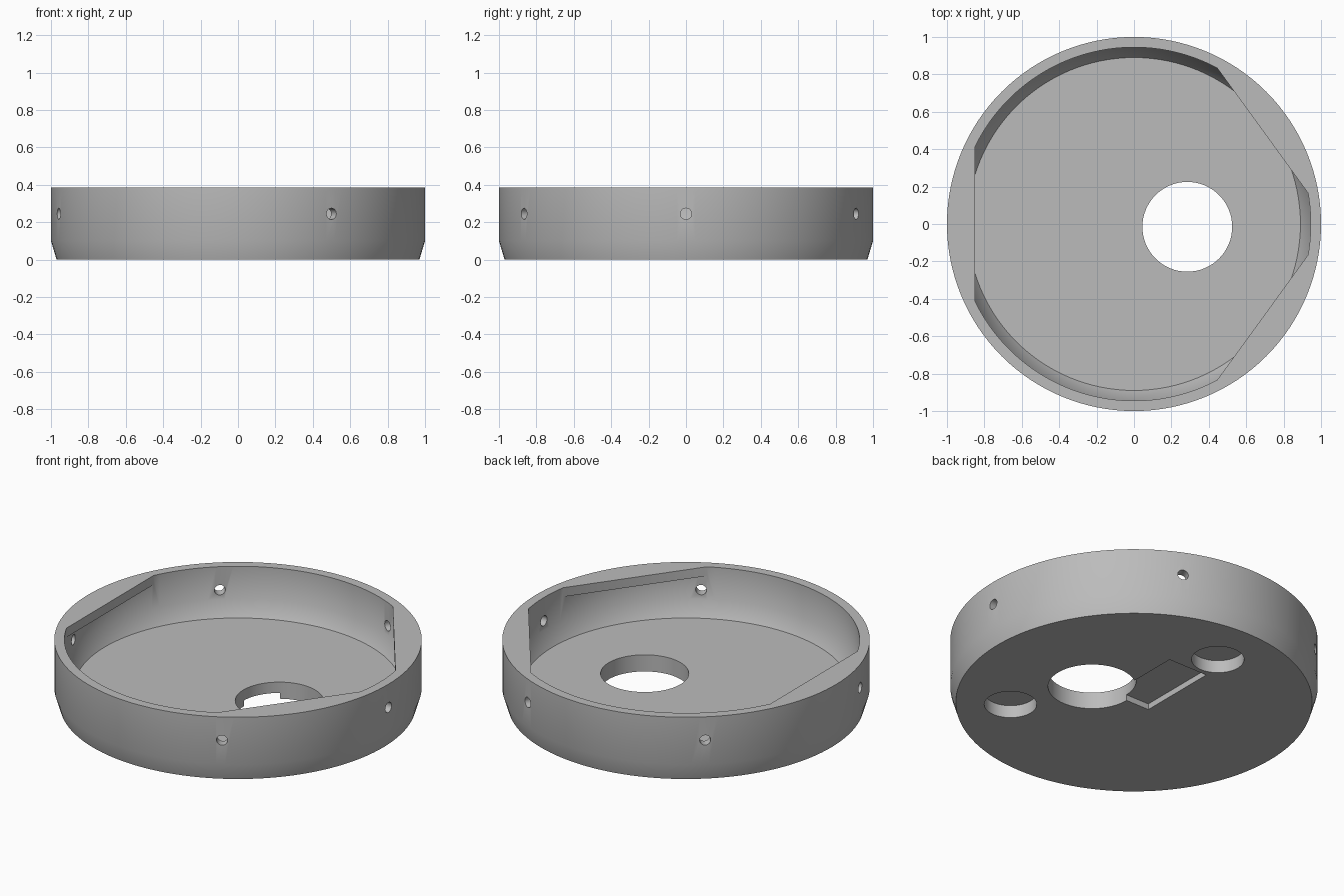
import bpy
import bmesh
import math
from mathutils import Matrix, Vector

cube = bpy.data.objects.get("Cube")
if cube:
    bpy.data.objects.remove(cube, do_unlink=True)

HEIGHT, FLOOR, INNER, SEGMENTS = 0.385, 0.1, 0.945, 128

grey = bpy.data.materials.new("plain grey")
grey.use_nodes = True
grey.diffuse_color = (0.5, 0.5, 0.5, 1)
grey.node_tree.nodes["Principled BSDF"].inputs["Base Color"].default_value = (0.5, 0.5, 0.5, 1)


def make_object(name, bm):
    bmesh.ops.recalc_face_normals(bm, faces=bm.faces)
    mesh = bpy.data.meshes.new(name)
    bm.to_mesh(mesh)
    bm.free()
    mesh.materials.append(grey)
    obj = bpy.data.objects.new(name, mesh)
    bpy.context.collection.objects.link(obj)
    return obj


def turned(name, profile):
    """Solid of rings stacked from (radius, height) pairs, capped at both ends."""
    bm = bmesh.new()
    rings = []
    for radius, z in profile:
        angles = [math.tau * i / SEGMENTS for i in range(SEGMENTS)]
        rings.append([bm.verts.new((radius * math.cos(a), radius * math.sin(a), z)) for a in angles])
    for low, high in zip(rings, rings[1:]):
        for i in range(SEGMENTS):
            j = (i + 1) % SEGMENTS
            bm.faces.new((low[i], low[j], high[j], high[i]))
    bm.faces.new(rings[0])
    bm.faces.new(rings[-1])
    return make_object(name, bm)


def cylinder(name, radius, depth, matrix, segments=64):
    bm = bmesh.new()
    bmesh.ops.create_cone(bm, cap_ends=True, segments=segments, radius1=radius,
                          radius2=radius, depth=depth, matrix=matrix)
    return make_object(name, bm)


def box(name, centre, size, turn=0):
    bm = bmesh.new()
    matrix = (Matrix.Rotation(turn, 4, "Z") @ Matrix.Translation(centre)
              @ Matrix.Diagonal(Vector(size).to_4d()))
    bmesh.ops.create_cube(bm, size=1, matrix=matrix)
    return make_object(name, bm)


def cut(target, cutter):
    """Subtract the cutter from the target, then discard it."""
    cutter.hide_render = True
    mod = target.modifiers.new("cut", "BOOLEAN")
    mod.operation = "DIFFERENCE"
    mod.solver = "EXACT"
    mod.object = cutter
    bpy.context.view_layer.objects.active = target
    bpy.ops.object.modifier_apply(modifier=mod.name)
    bpy.data.objects.remove(cutter, do_unlink=True)


# Round body with a tapered foot
body = turned("round_tray", [(0.97, 0), (1, 0.1), (1, HEIGHT)])

# Inner cavity, leaving three straight-edged lips under the rim
cavity = turned("cavity", [(0.89, FLOOR), (INNER, 0.19), (INNER, 0.5)])
for degrees in (36, 180, 324):
    cut(cavity, box("lip_gap", (1.1, 0, 0.58), (0.5, 1.6, 0.5), math.radians(degrees)))
cut(body, cavity)

# Radial screw holes through the wall
for degrees in (0, 65.5, 131, 196.5, 300):
    place = (Matrix.Rotation(math.radians(degrees), 4, "Z")
             @ Matrix.Translation((0.97, 0, 0.245)) @ Matrix.Rotation(math.pi / 2, 4, "Y"))
    cut(body, cylinder("screw_hole", 0.03, 0.2, place, 32))

# Large opening through the floor
cut(body, cylinder("floor_opening", 0.24, 0.5, Matrix.Translation((0.285, -0.015, 0))))

# Blind round pockets and a shallow slot in the underside
for x, y in ((0.5, -0.45), (-0.05, 0.65)):
    cut(body, cylinder("pocket", 0.143, 0.15, Matrix.Translation((x, y, 0))))
cut(body, box("slot", (0.02, 0.235, 0), (0.26, 0.49, 0.07)))

# Smooth walls with crisp edges
bpy.ops.object.select_all(action="DESELECT")
body.select_set(True)
bpy.context.view_layer.objects.active = body
bpy.ops.object.shade_smooth_by_angle(angle=math.radians(35))
